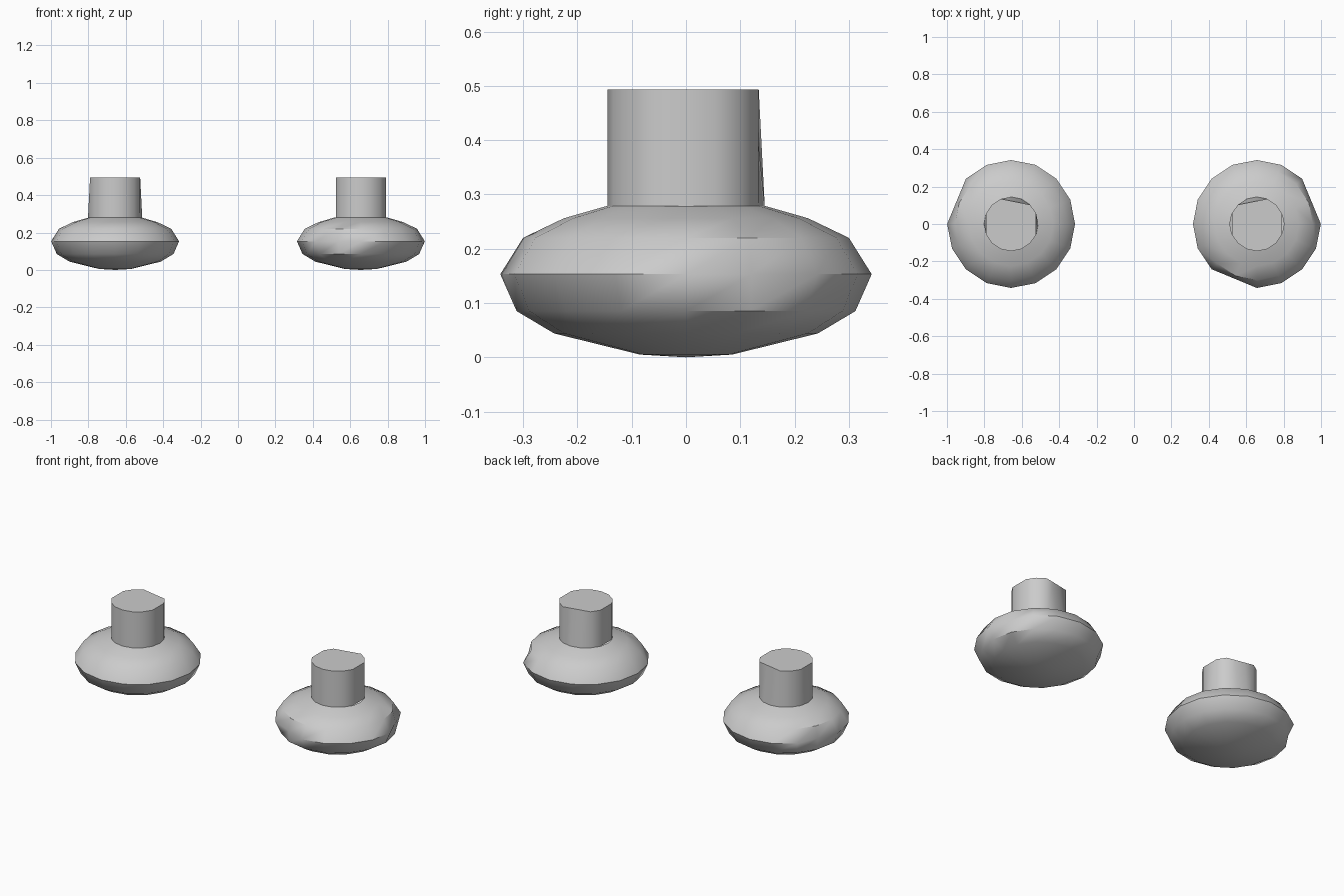
import bpy
import math

if "Cube" in bpy.data.objects:
    bpy.data.objects.remove(bpy.data.objects["Cube"])

SIDES = 16
# (radius, height) from the underside up to the neck
BODY = [(0.085, 0.005), (0.243, 0.044), (0.312, 0.085), (0.342, 0.153),
        (0.300, 0.220), (0.225, 0.256), (0.145, 0.279)]
STEM = [(0.145, 0.279), (0.145, 0.493)]


def lathe(name, profile, x, chords=(), bottom_tip=None):
    """Revolve a profile; each chord (ring, a, b) flattens the rim between two sides."""
    rings = []
    for r, z in profile:
        rings.append([[r * math.cos(2 * math.pi * i / SIDES),
                       r * math.sin(2 * math.pi * i / SIDES), z] for i in range(SIDES)])
    for ring, a, b in chords:
        p, q = rings[ring][a % SIDES], rings[ring][b % SIDES]
        for i in range(a + 1, b):
            t = (i - a) / (b - a)
            rings[ring][i % SIDES] = [p[k] + (q[k] - p[k]) * t for k in range(3)]
    verts = [v for ring in rings for v in ring]
    faces = []
    for j in range(len(profile) - 1):
        for i in range(SIDES):
            n = (i + 1) % SIDES
            faces.append((j * SIDES + i, j * SIDES + n,
                          (j + 1) * SIDES + n, (j + 1) * SIDES + i))
    if bottom_tip is None:
        # stem: flat cap on top
        faces.append(tuple(range(len(verts) - SIDES, len(verts))))
    else:
        # body: shallow cone underneath
        verts.append([0, 0, bottom_tip])
        tip = len(verts) - 1
        faces += [(tip, (i + 1) % SIDES, i) for i in range(SIDES)]
    mesh = bpy.data.meshes.new(name)
    mesh.from_pydata(verts, [], faces)
    obj = bpy.data.objects.new(name, mesh)
    obj.location.x = x
    bpy.context.collection.objects.link(obj)
    bpy.ops.object.select_all(action='DESELECT')
    obj.select_set(True)
    bpy.context.view_layer.objects.active = obj
    bpy.ops.object.shade_smooth_by_angle(angle=math.radians(40))
    return obj


# Flattened rim corners differ slightly between the two knobs
lathe("left_body", BODY, -0.657, [(3, 6, 8)], 0.0)
lathe("right_body", BODY, 0.657, [(3, 0, 2), (3, 10, 12)], 0.0)
lathe("left_stem", STEM, -0.657, [(1, 7, 9), (1, 15, 17), (1, 2, 5)])
lathe("right_stem", STEM, 0.657, [(0, 7, 9), (0, 15, 17), (1, 7, 9), (1, 15, 17), (1, 3, 6)])
